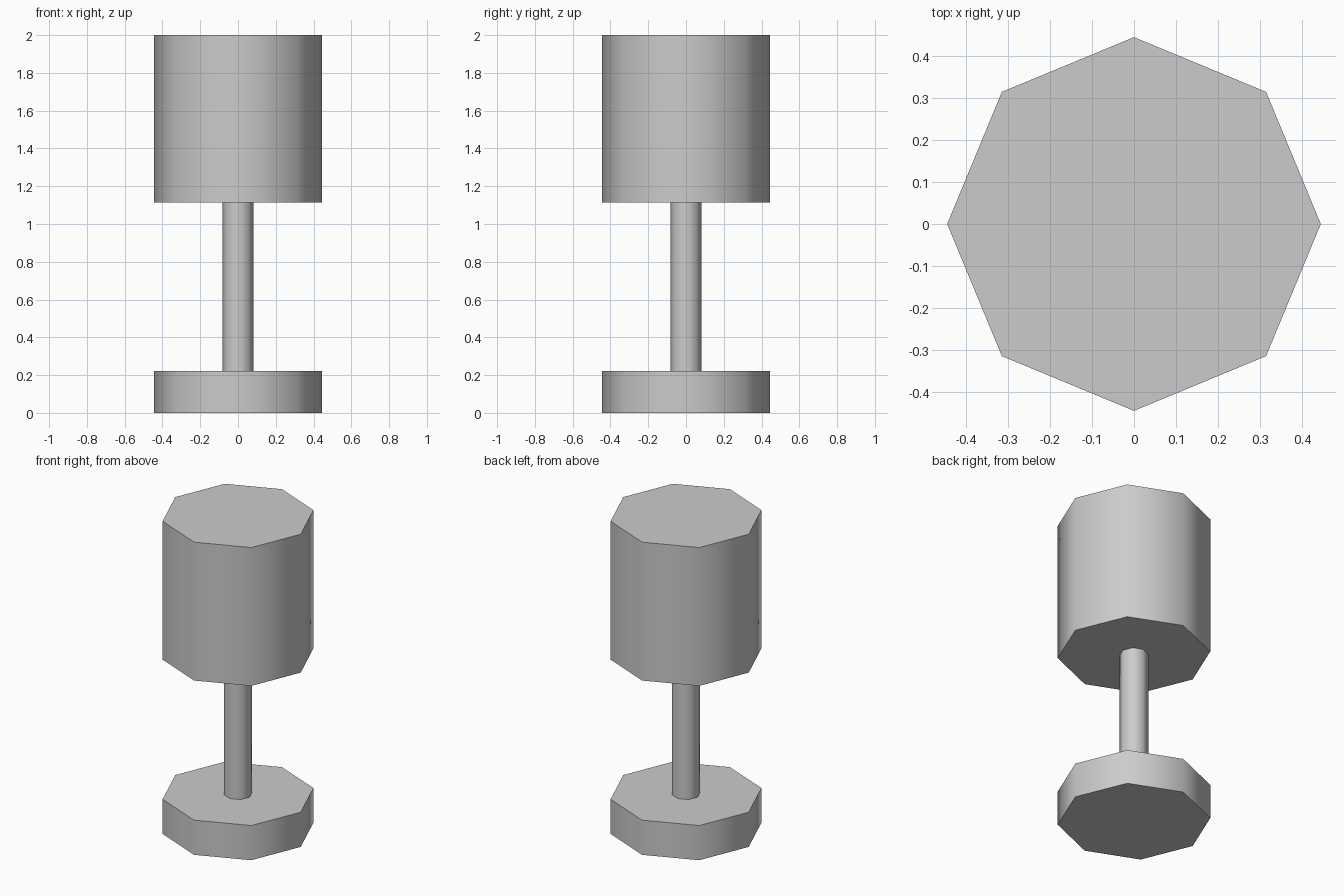
import bpy
from math import radians

if "Cube" in bpy.data.objects:
    bpy.data.objects.remove(bpy.data.objects["Cube"])


def octagon(name, radius, z0, z1):
    """Eight-sided prism with corners on the x and y axes."""
    bpy.ops.mesh.primitive_cylinder_add(
        vertices=8, radius=radius, depth=z1 - z0, location=(0, 0, (z0 + z1) / 2))
    part = bpy.context.object
    part.name = name
    # 45 degree side edges stay smooth, cap rims stay sharp
    bpy.ops.object.shade_smooth_by_angle(angle=radians(60))
    return part


# Foot, pole and closed drum shade
octagon("lamp_base", 0.444, 0.0, 0.222)
octagon("lamp_stem", 0.083, 0.222, 1.115)
octagon("lamp_shade", 0.444, 1.115, 2.0)
